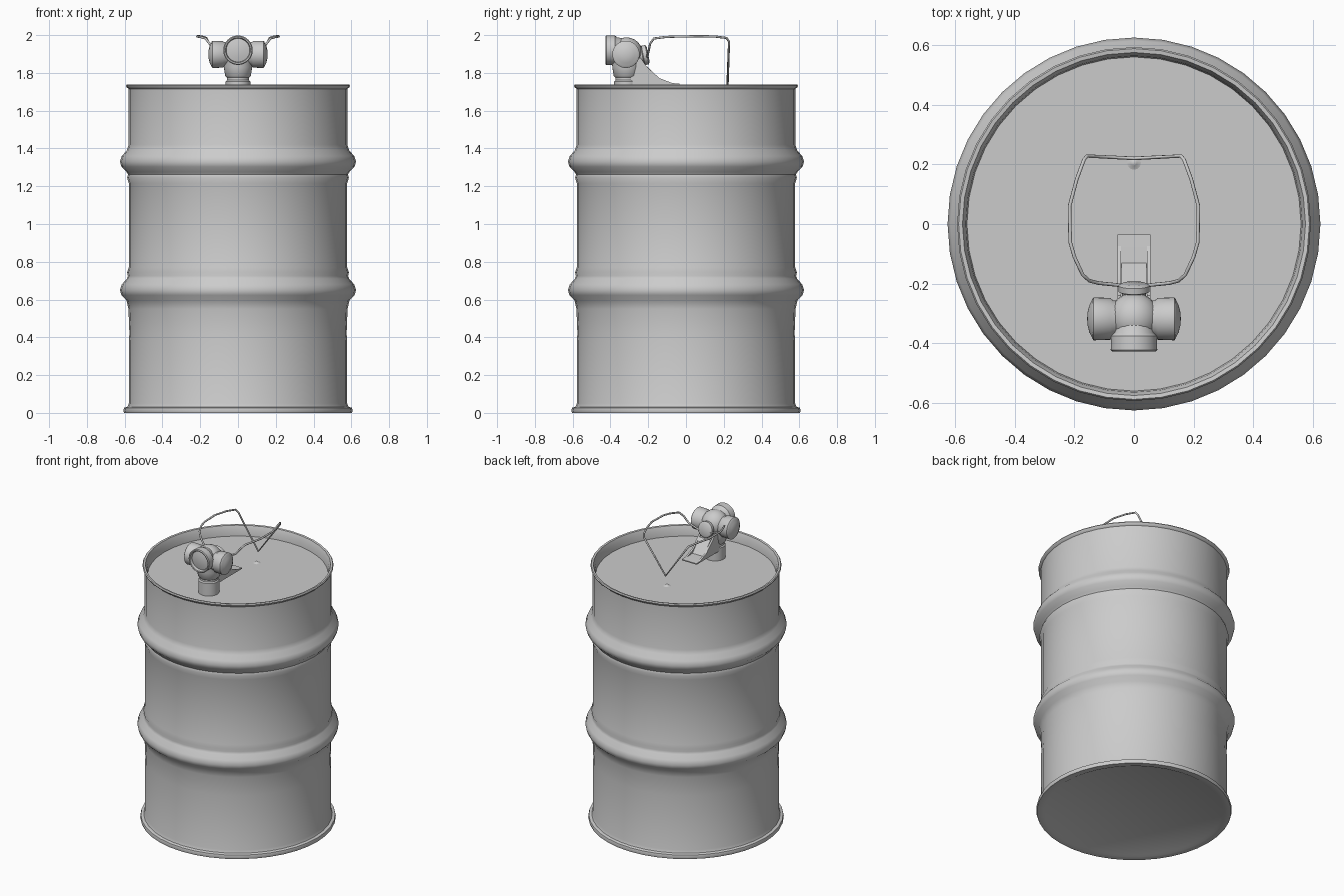
import bpy, bmesh, math
from mathutils import Vector

if "Cube" in bpy.data.objects:
    bpy.data.objects.remove(bpy.data.objects["Cube"])


def finish(name, bm, angle=40):
    bmesh.ops.remove_doubles(bm, verts=bm.verts, dist=1e-5)
    bmesh.ops.recalc_face_normals(bm, faces=bm.faces)
    me = bpy.data.meshes.new(name)
    bm.to_mesh(me)
    bm.free()
    ob = bpy.data.objects.new(name, me)
    bpy.context.collection.objects.link(ob)
    bpy.ops.object.select_all(action='DESELECT')
    ob.select_set(True)
    bpy.context.view_layer.objects.active = ob
    bpy.ops.object.shade_smooth_by_angle(angle=math.radians(angle))
    return ob


def lathe(name, profile, loc=(0, 0, 0), axis=(0, 0, 1), segs=32):
    """Spin (radius, height) pairs around an axis through loc."""
    bm = bmesh.new()
    vs = [bm.verts.new((r, 0, h)) for r, h in profile]
    es = [bm.edges.new(p) for p in zip(vs, vs[1:])]
    bmesh.ops.spin(bm, geom=vs + es, cent=(0, 0, 0), axis=(0, 0, 1),
                   angle=2 * math.pi, steps=segs, use_merge=True)
    bm.transform(Vector(axis).to_track_quat('Z', 'Y').to_matrix().to_4x4())
    bmesh.ops.translate(bm, verts=bm.verts, vec=loc)
    return finish(name, bm)


def side_prism(name, yz, x0, x1):
    """Extrude a side outline (y, z) from x0 to x1."""
    bm = bmesh.new()
    f = bm.faces.new([bm.verts.new((x0, y, z)) for y, z in yz])
    ext = bmesh.ops.extrude_face_region(bm, geom=[f])['geom']
    bmesh.ops.translate(bm, vec=(x1 - x0, 0, 0),
                        verts=[v for v in ext if isinstance(v, bmesh.types.BMVert)])
    return finish(name, bm)


# Barrel shell: bottom chime, two rolling hoops, rolled top rim, sunken lid
rib = [(.58, -.10), (.59, -.055), (.617, -.027), (.625, 0), (.615, .03), (.589, .06)]
barrel = [(0, .008), (.55, .008), (.565, 0), (.603, 0), (.607, .012), (.603, .027),
          (.585, .032), (.578, .05), (.578, .38), (.575, .42)]
barrel += [(r, z + .65) for r, z in rib]
barrel += [(.583, .725), (.587, .745), (.578, .77), (.578, 1.215),
           (.587, 1.245), (.582, 1.262)]
barrel += [(r, z + 1.33) for r, z in rib[1:]]
barrel += [(.579, 1.42), (.579, 1.715), (.59, 1.724), (.593, 1.732), (.588, 1.739),
           (.575, 1.737), (.564, 1.71), (.56, 1.67), (0, 1.67)]
lathe("barrel", barrel, segs=40)

# Small dimple cone on the lid below the handle tip
lathe("lid_dimple", [(.03, 1.668), (.01, 1.674), (0, 1.685)], (0, .205, 0), segs=12)

# Valve foot and flared neck
lathe("valve_neck", [(0, 1.665), (.065, 1.665), (.065, 1.755), (.058, 1.762), (.058, 1.775),
                     (.068, 1.785), (.075, 1.83), (.08, 1.90), (0, 1.90)], (0, -.315, 0))

# Rounded valve body
lathe("valve_body", [(.085 * math.sin(i * math.pi / 12), -.085 * math.cos(i * math.pi / 12))
                     for i in range(13)], (0, -.315, 1.903))

# Front outlet with a recessed, slightly domed face
lathe("front_outlet", [(0, 0), (.06, 0), (.068, .055), (.077, .065), (.078, .112), (.073, .117),
                       (.066, .115), (.062, .098), (.035, .104), (0, .106)],
      (0, -.31, 1.92), (0, -1, 0))

# Side ports with domed caps
for s, side in ((-1, "left"), (1, "right")):
    lathe(side + "_port", [(0, 0), (.062, 0), (.062, .07), (.07, .08), (.072, .135), (.066, .14),
                           (.06, .142), (.045, .15), (.02, .156), (0, .157)],
          (0, -.318, 1.898), (s, 0, 0))

# Lever hub behind the body
lathe("lever_hub", [(0, 0), (.04, 0), (.04, .06), (.052, .065), (.052, .085), (.04, .092), (0, .092)],
      (0, -.29, 1.88), (0, 1, .2), segs=24)

# Lever bracket: floor tongue, sloping web and two cheeks
side_prism("bracket_tongue", [(-.30, 1.736), (-.035, 1.736), (-.035, 1.743), (-.14, 1.752),
                              (-.30, 1.752)], -.056, .056)
side_prism("bracket_web", [(-.15, 1.752), (-.13, 1.752), (-.205, 1.835), (-.225, 1.835)], -.042, .042)
for s, side in ((-1, "left"), (1, "right")):
    side_prism(side + "_bracket_cheek", [(-.29, 1.75), (-.07, 1.745), (-.14, 1.772),
                                         (-.21, 1.835), (-.24, 1.88), (-.29, 1.88)],
               s * .044, s * .056)

# Bent wire handle, half path mirrored into a closed loop
half = [(.05, -.205, 1.885), (.12, -.198, 1.915), (.15, -.19, 1.955), (.172, -.17, 1.982),
        (.20, -.11, 1.990), (.214, -.06, 1.992), (.216, .06, 1.994), (.192, .15, 1.993),
        (.168, .215, 1.985), (.158, .228, 1.965)]
path = half + [(0, .22, 1.742)] + [(-x, y, z) for x, y, z in reversed(half)]
cu = bpy.data.curves.new("wire_handle", 'CURVE')
cu.dimensions = '3D'
cu.bevel_depth = .006
cu.bevel_resolution = 2
sp = cu.splines.new('POLY')
sp.points.add(len(path) - 1)
for p, co in zip(sp.points, path):
    p.co = (*co, 1)
sp.use_cyclic_u = True
bpy.context.collection.objects.link(bpy.data.objects.new("wire_handle", cu))
